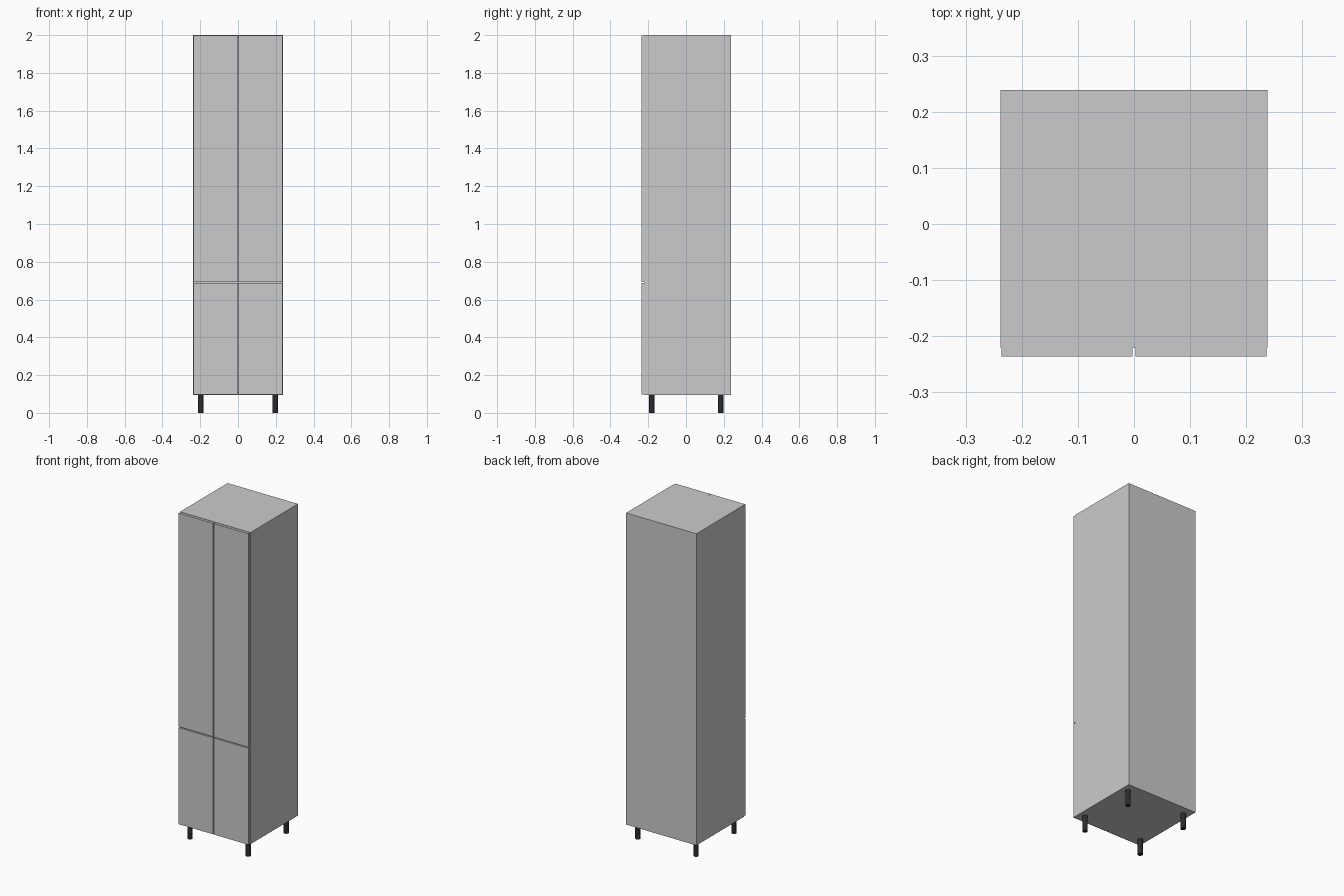
import bpy

if "Cube" in bpy.data.objects:
    bpy.data.objects.remove(bpy.data.objects["Cube"])

W, BACK, FRONT, DOOR_Y = 0.238, 0.239, -0.22, -0.236
Z0, Z1, SPLIT, T = 0.095, 2.0, 0.69, 0.014


def box(name, x0, x1, y0, y1, z0, z1):
    bpy.ops.mesh.primitive_cube_add(
        size=1, location=((x0 + x1) / 2, (y0 + y1) / 2, (z0 + z1) / 2))
    ob = bpy.context.object
    ob.name = name
    ob.scale = (x1 - x0, y1 - y0, z1 - z0)
    bpy.ops.object.transform_apply(location=False, rotation=False, scale=True)
    return ob


# carcass panels
box("left_side_panel", -W, -W + T, FRONT, BACK, Z0, Z1)
box("right_side_panel", W - T, W, FRONT, BACK, Z0, Z1)
box("top_panel", -W + T, W - T, FRONT, BACK, Z1 - T, Z1)
box("bottom_panel", -W + T, W - T, FRONT, BACK, Z0, Z0 + T)
box("back_panel", -W + T, W - T, BACK - 0.005, BACK, Z0 + T, Z1 - T)
box("middle_shelf", -W + T, W - T, FRONT, BACK - 0.005, SPLIT - T / 2, SPLIT + T / 2)

# four doors with narrow gaps
for side, x0, x1 in (("left", -W + 0.002, -0.003), ("right", 0.003, W - 0.002)):
    box(f"lower_{side}_door", x0, x1, DOOR_Y, FRONT - 0.0005, Z0 + 0.002, SPLIT - 0.003)
    box(f"upper_{side}_door", x0, x1, DOOR_Y, FRONT - 0.0005, SPLIT + 0.003, Z1 - 0.002)

# round dark legs
dark = bpy.data.materials.new("dark_leg")
dark.diffuse_color = (0.025, 0.025, 0.028, 1)
dark.use_nodes = True
dark.node_tree.nodes["Principled BSDF"].inputs["Base Color"].default_value = dark.diffuse_color
for depth, y in (("front", -0.182), ("back", 0.184)):
    for side, x in (("left", -0.197), ("right", 0.197)):
        bpy.ops.mesh.primitive_cylinder_add(
            vertices=24, radius=0.0145, depth=Z0, location=(x, y, Z0 / 2))
        leg = bpy.context.object
        leg.name = f"{depth}_{side}_leg"
        leg.data.materials.append(dark)
        bpy.ops.object.shade_smooth_by_angle()
